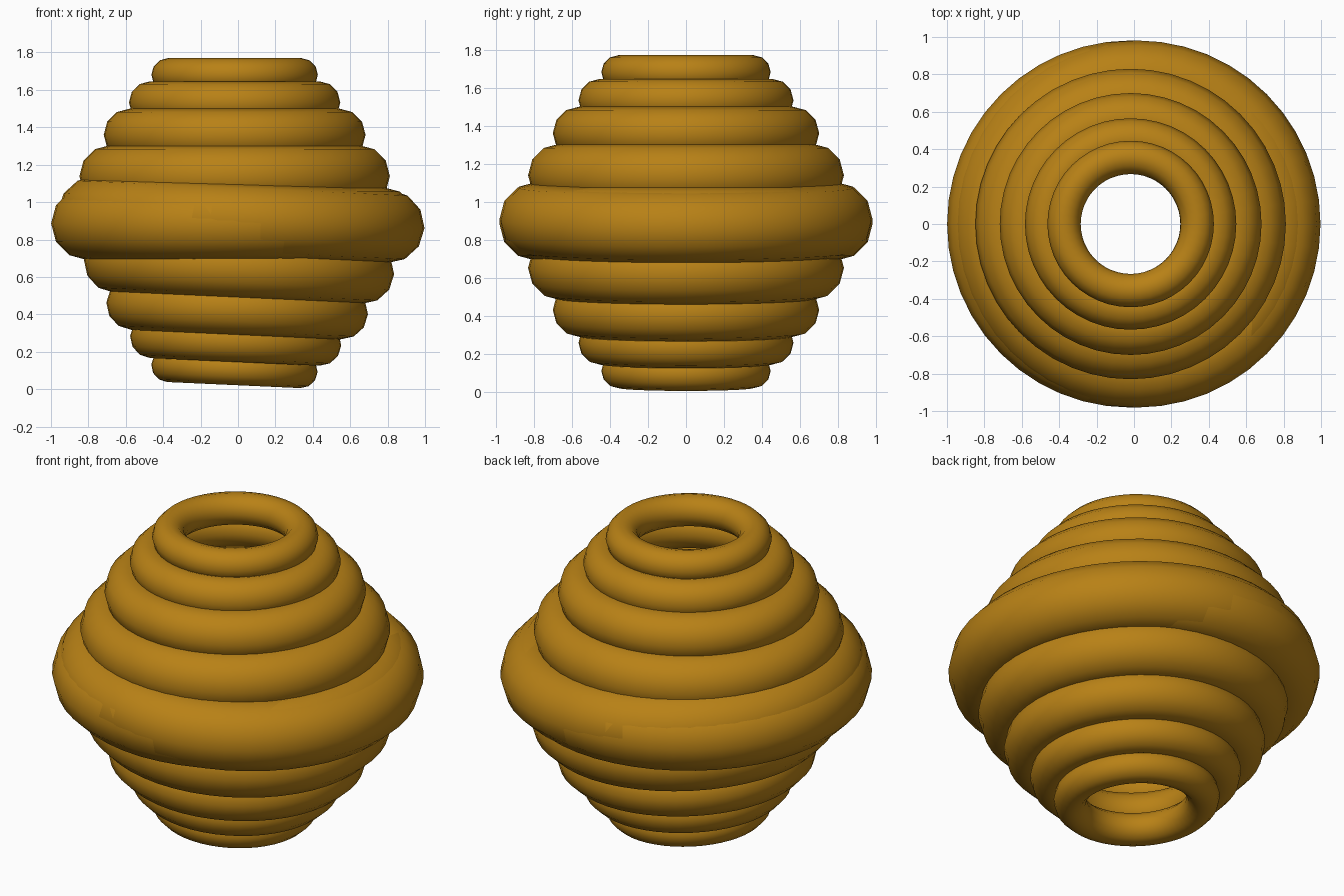
import bpy, math
from mathutils import Matrix, Vector

if "Cube" in bpy.data.objects:
    bpy.data.objects.remove(bpy.data.objects["Cube"])

mat = bpy.data.materials.new("amber")
mat.diffuse_color = (0.48, 0.22, 0.008, 1)
mat.use_nodes = True
mat.node_tree.nodes["Principled BSDF"].inputs["Base Color"].default_value = mat.diffuse_color

# (torus scale, distance from the widest ring), widest to narrowest
RINGS = [(0.785, 0.0), (0.664, 0.253), (0.56, 0.474), (0.452, 0.647), (0.356, 0.795)]


def stack(name, base, tilt, direction):
    """Column of nested tori narrowing away from the base point."""
    rot = Matrix.Rotation(tilt, 3, 'Y')
    for i, (s, d) in enumerate(RINGS):
        pos = Vector(base) + rot @ Vector((0, 0, direction * d))
        bpy.ops.mesh.primitive_torus_add(
            major_radius=s, minor_radius=s * 0.25, major_segments=48, minor_segments=12,
            location=pos, rotation=(0, tilt, 0))
        ob = bpy.context.object
        ob.name = f"{name}_ring_{i + 1}"
        ob.data.materials.append(mat)
        bpy.ops.object.shade_smooth()


# Level upper half
stack("upper", (-0.018, 0, 0.886), 0, 1)
# Slightly tilted lower half
stack("lower", (0.017, 0, 0.905), math.radians(2.6), -1)
